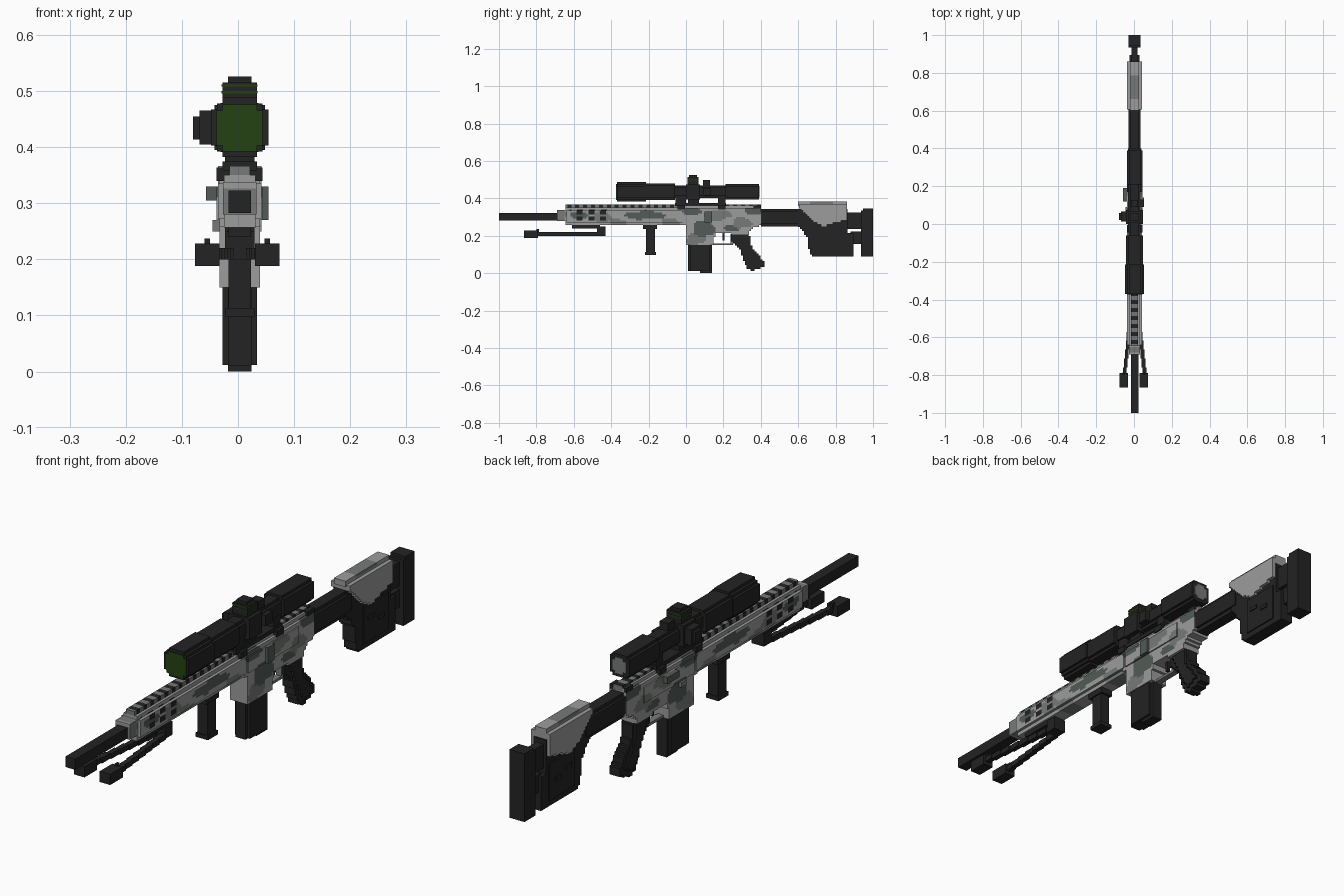
import bpy, bmesh, math

V = 0.0106      # voxel step
CX = 0.003      # centre line of the gun


def material(name, r, g, b):
    m = bpy.data.materials.new(name)
    m.diffuse_color = (r, g, b, 1)
    return m


LIGHT = material("light_grey", 0.33, 0.335, 0.33)
MID = material("mid_grey", 0.18, 0.195, 0.185)
DARK = material("dark_green_grey", 0.085, 0.105, 0.095)
BLACK = material("black", 0.017, 0.017, 0.017)
GREEN = material("lens_green", 0.018, 0.055, 0.006)
CAMO = [LIGHT, MID, DARK, BLACK]


def finish(name, verts, faces, mats, rule=None):
    me = bpy.data.meshes.new(name)
    me.from_pydata(verts, [], faces)
    for m in mats:
        me.materials.append(m)
    bm = bmesh.new()
    bm.from_mesh(me)
    bmesh.ops.recalc_face_normals(bm, faces=bm.faces)
    if rule:
        for f in bm.faces:
            c = f.calc_center_median()
            f.material_index = rule(c.x, c.y, c.z)
    bmesh.ops.dissolve_limit(bm, angle_limit=0.01, verts=bm.verts, edges=bm.edges,
                             delimit={'MATERIAL'})
    bm.to_mesh(me)
    bm.free()
    ob = bpy.data.objects.new(name, me)
    bpy.context.collection.objects.link(ob)
    return ob


def box(name, x0, x1, y0, y1, z0, z1, mat=BLACK):
    v = [(x, y, z) for x in (x0, x1) for y in (y0, y1) for z in (z0, z1)]
    f = [(0, 1, 3, 2), (4, 6, 7, 5), (0, 4, 5, 1), (2, 3, 7, 6), (0, 2, 6, 4), (1, 5, 7, 3)]
    return finish(name, v, f, [mat])


def inside(p, q, poly):
    hit = False
    for (a, b), (c, d) in zip(poly, poly[1:] + poly[:1]):
        if (b > q) != (d > q) and p < (c - a) * (q - b) / (d - b) + a:
            hit = not hit
    return hit


def voxels(name, poly, lo, hi, mats, rule=None, axis='x'):
    """Rasterise a side profile (y,z) or front profile (x,z) into steps and extrude it."""
    ps, qs = [p for p, _ in poly], [q for _, q in poly]
    p0, q0 = min(ps), min(qs)
    n = max(1, round((max(ps) - p0) / V))
    m = max(1, round((max(qs) - q0) / V))
    dp, dq = (max(ps) - p0) / n, (max(qs) - q0) / m
    cells = {(i, j) for i in range(n) for j in range(m)
             if inside(p0 + (i + .5) * dp, q0 + (j + .5) * dq, poly)}
    index, verts, faces = {}, [], []

    def vert(i, j, s):
        if (i, j, s) not in index:
            index[i, j, s] = len(verts)
            p, q, d = p0 + i * dp, q0 + j * dq, (lo, hi)[s]
            verts.append((d, p, q) if axis == 'x' else (p, d, q))
        return index[i, j, s]

    for i, j in cells:
        ring = [(i, j), (i + 1, j), (i + 1, j + 1), (i, j + 1)]
        faces.append([vert(*r, 0) for r in ring])
        faces.append([vert(*r, 1) for r in reversed(ring)])
        for k, nb in enumerate([(i, j - 1), (i + 1, j), (i, j + 1), (i - 1, j)]):
            if nb not in cells:
                a, b = ring[k], ring[(k + 1) % 4]
                faces.append([vert(*a, 0), vert(*a, 1), vert(*b, 1), vert(*b, 0)])
    return finish(name, verts, faces, mats, rule)


def rect(y0, y1, z0, z1):
    return [(y0, z0), (y1, z0), (y1, z1), (y0, z1)]


def plate(name, poly, half, mats=(BLACK,), rule=None):
    return voxels(name, poly, CX - half, CX + half, mats, rule)


def tube(name, y0, y1, zc, w, h, cut, mat=BLACK):
    """Lengthwise body with stepped corners."""
    c = [(w, h - cut), (w - cut, h), (-w + cut, h), (-w, h - cut),
         (-w, -h + cut), (-w + cut, -h), (w - cut, -h), (w, -h + cut)]
    return voxels(name, [(CX + x, zc + z) for x, z in c], y0, y1, [mat], None, 'y')


# Camouflage: elliptical patches (y, z, y radius, z radius, colour index)
PATCHES = [(-0.21, 0.31, 0.11, 0.022, 2), (-0.36, 0.27, 0.05, 0.02, 1), (-0.08, 0.27, 0.05, 0.03, 1),
           (-0.45, 0.30, 0.05, 0.03, 1), (-0.57, 0.31, 0.05, 0.02, 2), (0.10, 0.24, 0.06, 0.045, 2),
           (0.05, 0.18, 0.05, 0.03, 1), (0.17, 0.31, 0.07, 0.025, 1), (0.30, 0.27, 0.05, 0.03, 1),
           (0.03, 0.33, 0.05, 0.02, 2), (0.36, 0.33, 0.05, 0.02, 2), (0.24, 0.24, 0.04, 0.02, 2),
           (-0.67, 0.31, 0.03, 0.03, 1)]


def camo(x, y, z):
    for py, pz, ry, rz, k in PATCHES:
        wob = 0.25 * math.sin(45 * y + 90 * z)
        if ((y - py) / ry) ** 2 + ((z - pz) / rz) ** 2 < 1 + wob:
            return k
    return 0


def vented(x, y, z):          # handguard with dark vent slots near its front
    if -0.62 < y < -0.4 and 0.287 < z < 0.335 and int((y + 1) / 0.032) % 2 and abs(z - 0.311) > 0.008:
        return 3
    return camo(x, y, z)


def toothed(x, y, z):         # top rail, alternating slots
    return 3 if int((y + 1) / 0.0212) % 2 else 1


# Barrel and handguard
tube("barrel", -1.0, -0.6, 0.303, 0.02, 0.02, 0.008)
plate("handguard_nose", rect(-0.69, -0.63, 0.28, 0.338), 0.03, CAMO, camo)
plate("handguard_side", rect(-0.64, -0.01, 0.272, 0.335), 0.039, CAMO, vented)
plate("handguard_core", rect(-0.645, -0.01, 0.257, 0.35), 0.028, CAMO, vented)
plate("top_rail", rect(-0.645, 0.40, 0.348, 0.366), 0.018, CAMO, toothed)

# Receiver, magazine well and trigger
receiver = [(-0.02, 0.345), (0.40, 0.345), (0.40, 0.255), (0.35, 0.24), (0.33, 0.205), (0.25, 0.2),
            (0.235, 0.22), (0.16, 0.22), (0.145, 0.15), (0.0, 0.15), (0.0, 0.26), (-0.02, 0.26)]
plate("receiver", receiver, 0.036, CAMO, camo)
plate("receiver_top", rect(-0.02, 0.40, 0.34, 0.358), 0.026, CAMO, camo)
plate("receiver_side_band", rect(0.0, 0.30, 0.27, 0.33), 0.041, CAMO, camo)
box("charging_handle", -0.057, -0.035, 0.12, 0.19, 0.305, 0.33, DARK)
box("bolt_release", -0.045, -0.03, 0.06, 0.09, 0.25, 0.27, MID)
box("forward_assist", 0.04, 0.054, 0.10, 0.14, 0.27, 0.33, DARK)
box("rear_charging_latch", -0.032, 0.038, 0.36, 0.40, 0.335, 0.362, BLACK)
box("trigger_guard_bottom", CX - 0.012, CX + 0.012, 0.14, 0.25, 0.15, 0.16, MID)
box("trigger_guard_back", CX - 0.012, CX + 0.012, 0.238, 0.25, 0.155, 0.21, MID)
box("trigger", CX - 0.006, CX + 0.006, 0.195, 0.207, 0.175, 0.225, BLACK)

# Magazine and grips
plate("magazine", [(0.01, 0.16), (0.14, 0.16), (0.14, 0.0), (0.08, 0.0), (0.07, 0.012), (0.01, 0.014)], 0.021)
plate("magazine_side", rect(0.022, 0.128, 0.012, 0.155), 0.031)
plate("pistol_grip", [(0.24, 0.205), (0.335, 0.21), (0.35, 0.19), (0.345, 0.15), (0.385, 0.1), (0.42, 0.06),
                      (0.42, 0.035), (0.35, 0.012), (0.33, 0.025), (0.305, 0.075), (0.29, 0.12), (0.245, 0.17)], 0.022)
plate("pistol_grip_side", [(0.26, 0.195), (0.33, 0.2), (0.335, 0.14), (0.40, 0.055), (0.35, 0.03), (0.31, 0.1)], 0.03)
plate("foregrip_post", rect(-0.215, -0.165, 0.105, 0.25), 0.02)
plate("foregrip_mount", rect(-0.23, -0.155, 0.235, 0.262), 0.026)
plate("foregrip_foot", rect(-0.22, -0.16, 0.098, 0.113), 0.026)

# Bipod, folded forwards
box("bipod_plate", CX - 0.02, CX + 0.02, -0.61, -0.46, 0.24, 0.258)
box("bipod_hub", CX - 0.026, CX + 0.026, -0.475, -0.43, 0.20, 0.25)
for side, s in (("left", -1), ("right", 1)):
    for k in range(8):
        t = k / 7
        x = CX + s * (0.016 + 0.036 * t)
        y = -0.43 - 0.047 * k
        box(f"bipod_{side}_leg_{k + 1}", x - 0.01, x + 0.01, y - 0.047, y, 0.2, 0.22)
    x = CX - 0.0045 + s * 0.0535
    box(f"bipod_{side}_foot", x - 0.022, x + 0.022, -0.865, -0.79, 0.188, 0.228)
    box(f"bipod_{side}_foot_catch", x - 0.005, x + 0.005, -0.80, -0.785, 0.21, 0.237)

# Buttstock
plate("buffer_tube", rect(0.40, 0.63, 0.25, 0.343), 0.022)
plate("buffer_tube_side", rect(0.40, 0.63, 0.265, 0.33), 0.031)
plate("stock_body", [(0.60, 0.343), (0.86, 0.343), (0.86, 0.215), (0.895, 0.215), (0.895, 0.088), (0.685, 0.088),
                     (0.66, 0.11), (0.65, 0.19), (0.62, 0.235), (0.60, 0.25)], 0.026)
plate("stock_panel", [(0.70, 0.25), (0.85, 0.25), (0.85, 0.11), (0.70, 0.11)], 0.031)
for k, (y, z) in enumerate([(0.74, 0.20), (0.80, 0.18)]):
    box(f"stock_adjuster_{k + 1}", CX - 0.035, CX + 0.035, y - 0.018, y + 0.018, z - 0.008, z + 0.008)
plate("cheek_rest", [(0.605, 0.366), (0.86, 0.366), (0.86, 0.285), (0.80, 0.27), (0.74, 0.25), (0.69, 0.27),
                     (0.65, 0.31), (0.605, 0.345)], 0.039, [LIGHT])
plate("cheek_rest_top", rect(0.60, 0.86, 0.36, 0.382), 0.024, [LIGHT, MID],
      lambda x, y, z: 1 if 0.66 < y < 0.79 and z > 0.375 else 0)
box("pad_rod_lower", CX - 0.015, CX + 0.015, 0.88, 0.945, 0.155, 0.222)
box("pad_rod_upper", CX - 0.015, CX + 0.015, 0.85, 0.945, 0.235, 0.325)
plate("butt_pad", [(0.945, 0.345), (1.0, 0.345), (1.0, 0.088), (0.935, 0.088), (0.935, 0.33)], 0.031)

# Scope
ZS = 0.435
tube("scope_objective", -0.37, -0.215, ZS, 0.051, 0.053, 0.022)
tube("scope_front_body", -0.22, -0.06, ZS, 0.045, 0.044, 0.02)
tube("scope_tube", -0.07, 0.22, ZS, 0.031, 0.034, 0.016)
tube("scope_eyepiece", 0.21, 0.39, ZS, 0.041, 0.042, 0.02)
tube("front_lens", -0.373, -0.368, ZS - 0.001, 0.041, 0.042, 0.02, GREEN)
tube("rear_lens", 0.388, 0.393, ZS, 0.028, 0.03, 0.014, MID)
tube("turret_block", 0.0, 0.075, ZS, 0.045, 0.04, 0.01)
box("elevation_turret", CX - 0.031, CX + 0.031, 0.008, 0.066, 0.465, 0.515)
box("elevation_turret_cap", CX - 0.021, CX + 0.021, 0.016, 0.058, 0.515, 0.526)
for k, z in enumerate((0.496, 0.508)):
    box(f"turret_stripe_{k + 1}", CX - 0.032, CX + 0.032, 0.007, 0.067, z, z + 0.004, GREEN)
box("side_turret", -0.069, -0.04, 0.012, 0.066, 0.405, 0.465)
box("side_turret_cap", -0.08, -0.069, 0.02, 0.058, 0.414, 0.455)
box("small_turret", CX - 0.018, CX + 0.018, 0.09, 0.128, 0.46, 0.498)
box("right_turret", 0.03, 0.052, 0.09, 0.13, 0.415, 0.455)

# Scope mount
box("mount_rail", CX - 0.031, CX + 0.031, -0.06, 0.215, 0.358, 0.374)
for k, (y0, y1) in enumerate([(-0.055, 0.0), (0.01, 0.07), (0.17, 0.21)]):
    box(f"mount_post_{k + 1}", CX - 0.026, CX + 0.026, y0, y1, 0.365, 0.41)
for k, y in enumerate((-0.045, 0.17)):
    box(f"mount_clamp_{k + 1}", CX - 0.041, CX + 0.041, y, y + 0.04, 0.34, 0.364)
